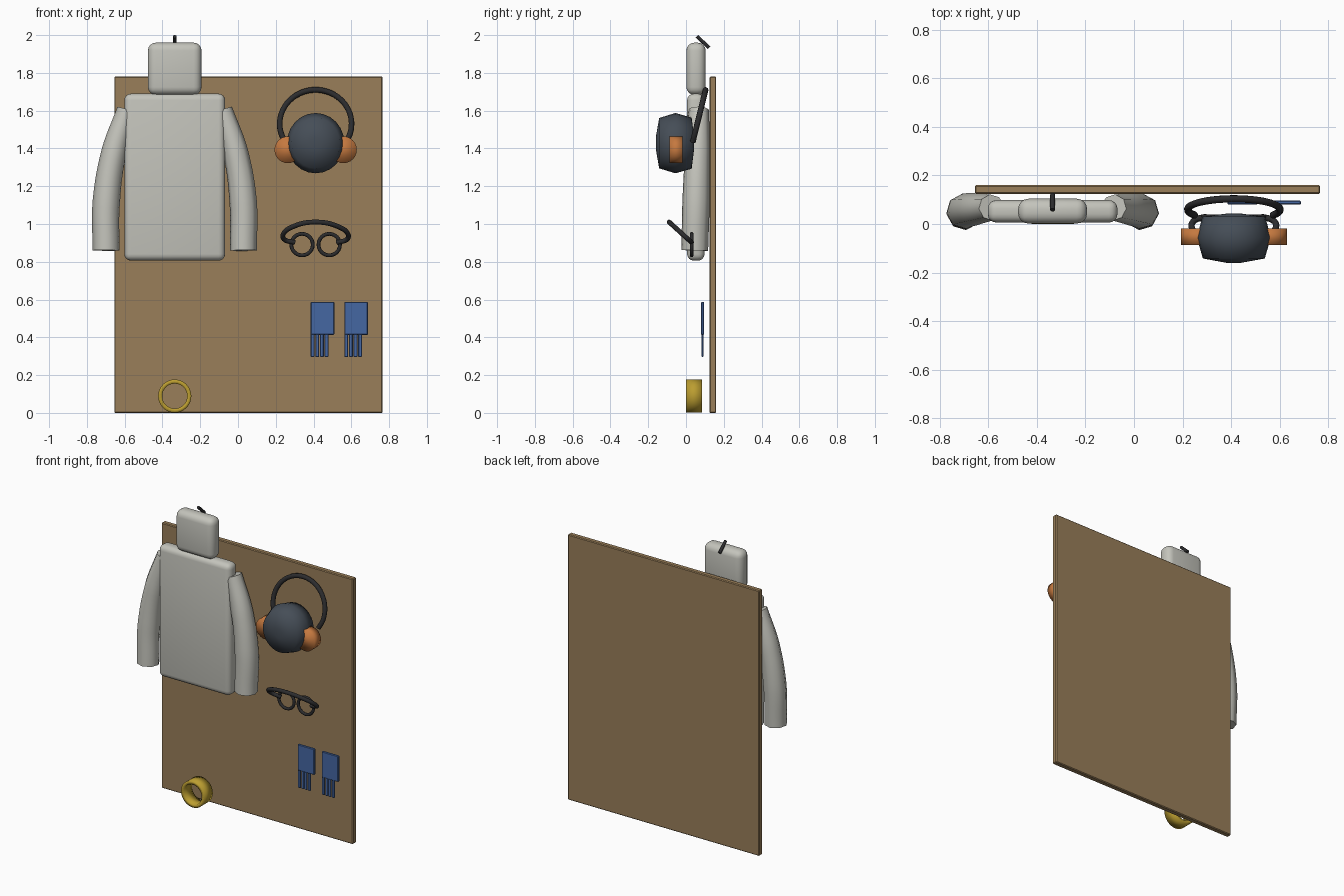
import bpy, bmesh, math
from mathutils import Vector, Matrix

if "Cube" in bpy.data.objects:
    bpy.data.objects.remove(bpy.data.objects["Cube"])


def mat(name, r, g, b):
    m = bpy.data.materials.new(name)
    m.diffuse_color = (r, g, b, 1)
    m.use_nodes = True
    m.node_tree.nodes["Principled BSDF"].inputs["Base Color"].default_value = m.diffuse_color
    return m


WOOD = mat("wood_brown", 0.32, 0.21, 0.10)
CLOTH = mat("cloth_grey", 0.55, 0.55, 0.50)
BLACK = mat("black", 0.025, 0.025, 0.027)
SLATE = mat("slate", 0.06, 0.075, 0.095)
ORANGE = mat("orange", 0.56, 0.19, 0.05)
BLUE = mat("blue", 0.06, 0.135, 0.36)
GOLD = mat("gold", 0.50, 0.34, 0.03)


def finish(name, bm, m, smooth=None):
    """Make an object; smooth is the sharp-edge angle in degrees."""
    bmesh.ops.recalc_face_normals(bm, faces=bm.faces)
    me = bpy.data.meshes.new(name)
    bm.to_mesh(me)
    bm.free()
    me.materials.append(m)
    ob = bpy.data.objects.new(name, me)
    bpy.context.collection.objects.link(ob)
    if smooth:
        bpy.ops.object.select_all(action='DESELECT')
        ob.select_set(True)
        bpy.context.view_layer.objects.active = ob
        if smooth >= 180:
            bpy.ops.object.shade_smooth()
        else:
            bpy.ops.object.shade_smooth_by_angle(angle=math.radians(smooth))
    return ob


def box(name, x, y, z, m, bevel=0.0, segs=1, smooth=None):
    """Box from (min, max) ranges with rounded edges."""
    bm = bmesh.new()
    size = [r[1] - r[0] for r in (x, y, z)]
    mid = [(r[0] + r[1]) / 2 for r in (x, y, z)]
    bmesh.ops.create_cube(bm, size=1, matrix=Matrix.Translation(mid) @ Matrix.Diagonal((*size, 1)))
    if bevel:
        bmesh.ops.bevel(bm, geom=bm.edges[:], offset=bevel, segments=segs,
                        profile=0.5, affect='EDGES')
    return finish(name, bm, m, smooth)


def tube(name, pts, radius, m, res=2, radii=None, smooth=50):
    """Round rod along a smooth path."""
    cu = bpy.data.curves.new(name + "_path", 'CURVE')
    cu.dimensions = '3D'
    cu.bevel_depth = radius
    cu.bevel_resolution = res
    cu.use_fill_caps = True
    cu.resolution_u = 8
    sp = cu.splines.new('BEZIER')
    sp.bezier_points.add(len(pts) - 1)
    for i, p in enumerate(pts):
        b = sp.bezier_points[i]
        b.co = p
        b.handle_left_type = b.handle_right_type = 'AUTO'
        b.radius = radii[i] if radii else 1
    tmp = bpy.data.objects.new(name + "_path", cu)
    bpy.context.collection.objects.link(tmp)
    bpy.context.view_layer.update()
    dg = bpy.context.evaluated_depsgraph_get()
    me = bpy.data.meshes.new_from_object(tmp.evaluated_get(dg))
    bm = bmesh.new()
    bm.from_mesh(me)
    bpy.data.objects.remove(tmp)
    bpy.data.meshes.remove(me)
    bmesh.ops.remove_doubles(bm, verts=bm.verts, dist=1e-5)
    return finish(name, bm, m, smooth)


def lathe(name, profile, centre, m, n=32, scale=(1, 1), closed=False, smooth=40):
    """Spin (radius, y) points about the y axis."""
    bm = bmesh.new()
    rings = []
    for r, y in profile:
        ring = []
        for i in range(n):
            a = 2 * math.pi * i / n
            ring.append(bm.verts.new((centre[0] + r * scale[0] * math.cos(a), y,
                                      centre[1] + r * scale[1] * math.sin(a))))
        rings.append(ring)
    pairs = list(zip(rings, rings[1:] + rings[:1]))
    for a, b in pairs if closed else pairs[:-1]:
        for i in range(n):
            j = (i + 1) % n
            bm.faces.new((a[i], a[j], b[j], b[i]))
    if not closed:
        bm.faces.new(rings[0])
        bm.faces.new(rings[-1])
    return finish(name, bm, m, smooth)


# Backing board
box("board", (-0.655, 0.766), (0.124, 0.16), (0, 1.78), WOOD, 0.005)

# Coverall: body, hood, sleeves and hanging hook
CX = -0.335
box("suit_body", (-0.602, -0.068), (0.006, 0.098), (0.806, 1.69), CLOTH, 0.035, 4, 60)
box("suit_hood", (CX - 0.142, CX + 0.142), (0.002, 0.104), (1.683, 1.96), CLOTH, 0.042, 4, 60)
sleeve = [(0.252, 1.605), (0.322, 1.38), (0.362, 1.12), (0.364, 0.86)]
for side, word in ((-1, "left"), (1, "right")):
    tube(word + "_sleeve", [(CX + side * x, 0.068 - 0.022 * i / 3, z)
                            for i, (x, z) in enumerate(sleeve)],
         0.073, CLOTH, 2, (0.74, 0.92, 1.0, 0.98))
tube("suit_hook", [(CX, 0.122, 1.934), (CX, 0.058, 1.993)], 0.01, BLACK, 3)

# Helmet ball with ear muffs and headband
HX = 0.411
lathe("helmet_shell", [(0.03, -0.16), (0.132, -0.142), (0.158, -0.056),
                       (0.134, 0.03), (0.03, 0.043)], (HX, 1.428), SLATE, 24, (0.965, 1.01), smooth=180)
for side, word in ((-1, "left"), (1, "right")):
    lathe(word + "_ear_muff", [(0.071, -0.087), (0.071, -0.018)],
          (HX + side * 0.147, 1.393), ORANGE, 24, smooth=180)
band = []
for i in range(17):
    a = math.radians(-32 + 244 * i / 16)
    z = 1.53 + 0.18 * math.sin(a)
    band.append((HX + 0.19 * math.cos(a), 0.035 + (z - 1.43) * 0.245, z))
tube("helmet_headband", band, 0.015, BLACK, 3)

# Goggles: two lens rims and a strap tilted forwards
for side, word in ((-1, "left"), (1, "right")):
    bm = bmesh.new()
    n, k = 24, 8
    grid = [[bm.verts.new((HX + side * 0.072 + (0.057 + 0.01 * math.cos(b)) * math.cos(a),
                           0.03 + 0.01 * math.sin(b),
                           0.891 + (0.057 + 0.01 * math.cos(b)) * math.sin(a)))
             for b in [2 * math.pi * j / k for j in range(k)]]
            for a in [2 * math.pi * i / n for i in range(n)]]
    for i in range(n):
        for j in range(k):
            i2, j2 = (i + 1) % n, (j + 1) % k
            bm.faces.new((grid[i][j], grid[i2][j], grid[i2][j2], grid[i][j2]))
    finish(word + "_goggle_rim", bm, BLACK, 60)
half = [(0.112, 0.902), (0.165, 0.918), (0.172, 0.945), (0.115, 0.988)]
strap = [(-x, z) for x, z in half] + [(0, 1.01)] + [(x, z) for x, z in reversed(half)]
tube("goggle_strap", [(HX + x, 0.03 - (z - 0.902) * 1.1, z) for x, z in strap], 0.013, BLACK, 3)

# Pair of gloves, fingers pointing down
for x0, word in ((0.385, "left"), (0.563, "right")):
    box(word + "_glove_palm", (x0, x0 + 0.125), (0.08, 0.096), (0.413, 0.588), BLUE, 0.004)
    for i in range(4):
        fx = x0 + 0.0245 * i
        box(f"{word}_glove_finger_{i + 1}", (fx, fx + 0.02), (0.083, 0.093),
            (0.296, 0.42), BLUE, 0.003)

# Roll of tape
lathe("tape_roll", [(0.088, 0.0), (0.088, 0.086), (0.066, 0.086), (0.066, 0.0)],
      (CX, 0.089), GOLD, 32, closed=True, smooth=180)
